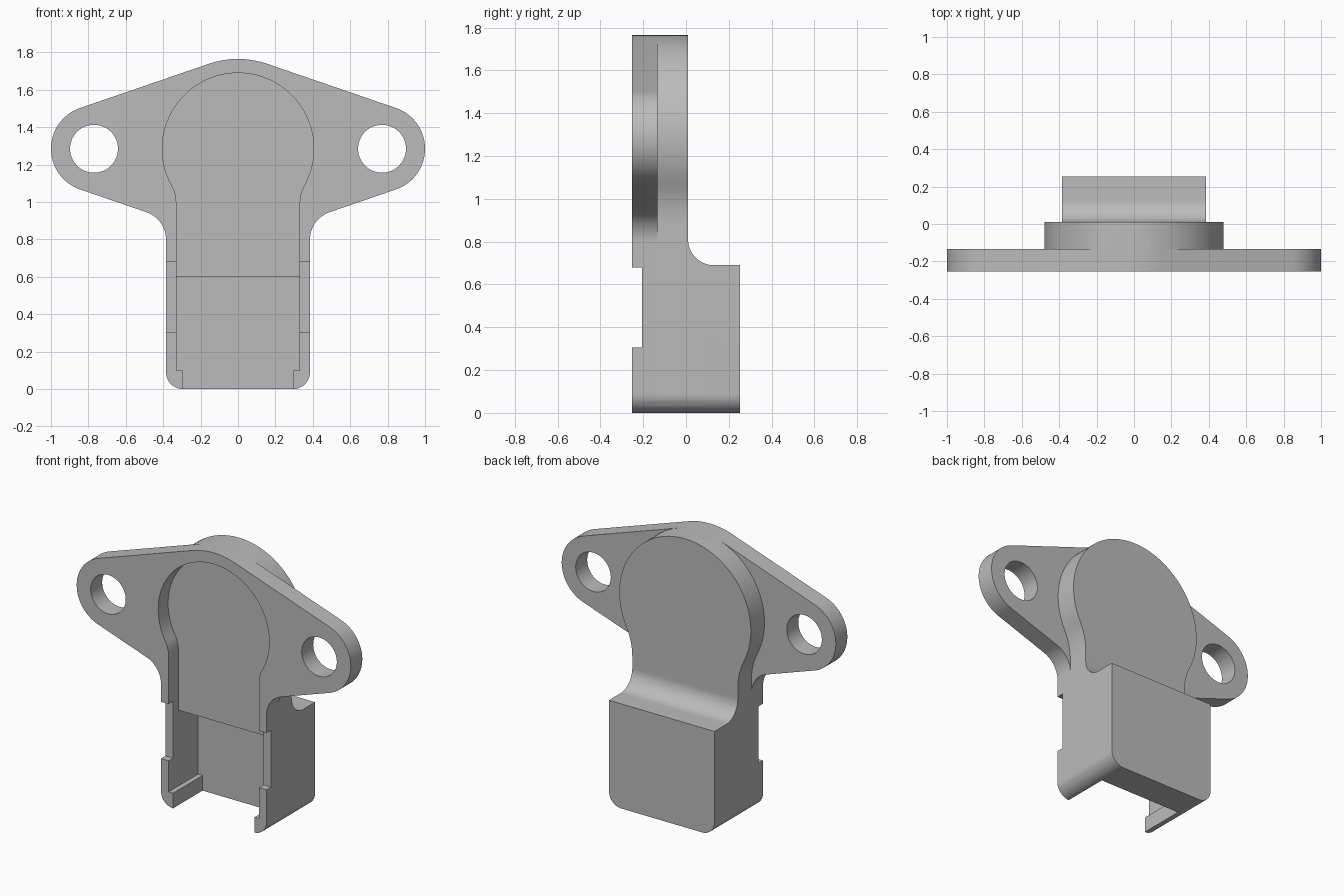
import bpy
import bmesh
from math import asin, atan2, cos, sin, tan, sqrt, radians, degrees

cube = bpy.data.objects.get("Cube")
if cube:
    bpy.data.objects.remove(cube, do_unlink=True)

FRONT, BACK = -0.253, 0.253
PLATE_BACK, BOSS_BACK = -0.133, 0.01
HUB_Z, HUB_R = 1.285, 0.48
EAR_X, EAR_R = 0.77, 0.23
HALF = 0.385            # half width of the connector neck


def arc(cx, cz, r, a0, a1, step=4):
    n = max(2, int(abs(a1 - a0) / step))
    angles = [radians(a0 + (a1 - a0) * i / n) for i in range(n + 1)]
    return [(cx + r * cos(a), cz + r * sin(a)) for a in angles]


def mirrored(half):
    """Close a right-hand half outline with its mirror image."""
    return half + [(-x, z) for x, z in reversed(half) if abs(x) > 1e-5]


def hub_to_neck(r, half, fillet, start):
    """Arc of the round hub running into the straight neck by a fillet."""
    drop = sqrt((r + fillet) ** 2 - (half + fillet) ** 2)
    a = degrees(atan2(-drop, half + fillet))
    return (arc(0, HUB_Z, r, start, a)
            + arc(half + fillet, HUB_Z - drop, fillet, 180 + a, 180)[1:])


def extrude(name, outline, d0, d1, axis="Y"):
    bm = bmesh.new()
    place = (lambda u, v: (u, d0, v)) if axis == "Y" else (lambda u, v: (d0, u, v))
    face = bm.faces.new([bm.verts.new(place(u, v)) for u, v in outline])
    moved = bmesh.ops.extrude_face_region(bm, geom=[face])["geom"]
    shift = (0, d1 - d0, 0) if axis == "Y" else (d1 - d0, 0, 0)
    bmesh.ops.translate(bm, vec=shift,
                        verts=[v for v in moved if isinstance(v, bmesh.types.BMVert)])
    bmesh.ops.recalc_face_normals(bm, faces=bm.faces[:])
    mesh = bpy.data.meshes.new(name)
    bm.to_mesh(mesh)
    bm.free()
    ob = bpy.data.objects.new(name, mesh)
    bpy.context.scene.collection.objects.link(ob)
    return ob


def combine(target, tool, operation):
    tool.hide_render = True
    mod = target.modifiers.new(operation.title(), "BOOLEAN")
    mod.operation, mod.solver, mod.object = operation, "EXACT", tool
    bpy.context.view_layer.objects.active = target
    bpy.ops.object.modifier_apply(modifier=mod.name)
    bpy.data.objects.remove(tool, do_unlink=True)


# Shared outline pieces: top of the hub and rounded foot
tilt = asin((HUB_R - EAR_R) / EAR_X)
slope = 90 - degrees(tilt)
crown = arc(0, HUB_Z, HUB_R, 90, slope)
foot = arc(HALF - 0.09, 0.09, 0.09, 0, -90, 6)

# Mounting plate with two ears, blended into the neck
r = 0.155
line_x, line_z = EAR_X + EAR_R * sin(tilt), HUB_Z - EAR_R * cos(tilt)
touch_x = HALF + r - r * sin(tilt)
touch_z = line_z + (touch_x - line_x) * tan(tilt)
ear = arc(EAR_X, HUB_Z, EAR_R, slope, -slope)
blend = arc(HALF + r, touch_z - r * cos(tilt), r, 180 - slope, 180)
housing = extrude("sensor_housing", mirrored(crown + ear + blend + foot),
                  FRONT, PLATE_BACK)

# Round hub and connector body behind the plate
body = extrude("hub_body",
               mirrored(crown + hub_to_neck(HUB_R, HALF, 0.4, slope)[1:] + foot),
               PLATE_BACK, BACK)
step = ([(BOSS_BACK, 2)] + arc(BOSS_BACK + 0.12, 0.81, 0.12, 180, 270)
        + [(0.5, 0.69), (0.5, 2)])
combine(body, extrude("step_cutter", step, -1, 1, "X"), "DIFFERENCE")
combine(housing, body, "UNION")

# Bolt holes
for side in (-1, 1):
    ring = arc(side * EAR_X, HUB_Z, 0.128, 0, 360)[:-1]
    combine(housing, extrude("bolt_hole_cutter", ring, -0.5, 0.5), "DIFFERENCE")

# Shallow keyhole recess, deep connector socket and side wall notches
mouth = [(0.33, 0.1), (0.297, 0.1), (0.297, -0.1)]
recess = mirrored(hub_to_neck(0.405, 0.33, 0.174, 90) + mouth)
combine(housing, extrude("recess_cutter", recess, -0.5, -0.15), "DIFFERENCE")
socket = mirrored([(0.33, 0.6)] + mouth)
combine(housing, extrude("socket_cutter", socket, -0.5, 0.055), "DIFFERENCE")
notch = mirrored([(0.6, 0.68), (0.6, 0.305)])
combine(housing, extrude("notch_cutter", notch, -0.5, -0.205), "DIFFERENCE")

# Plain grey plastic
grey = bpy.data.materials.new("grey plastic")
grey.use_nodes = True
colour = (0.5, 0.5, 0.5, 1)
grey.diffuse_color = colour
grey.node_tree.nodes["Principled BSDF"].inputs["Base Color"].default_value = colour
housing.data.materials.clear()
housing.data.materials.append(grey)

bpy.ops.object.select_all(action="DESELECT")
housing.select_set(True)
bpy.context.view_layer.objects.active = housing
bpy.ops.object.shade_smooth_by_angle(angle=radians(30))
